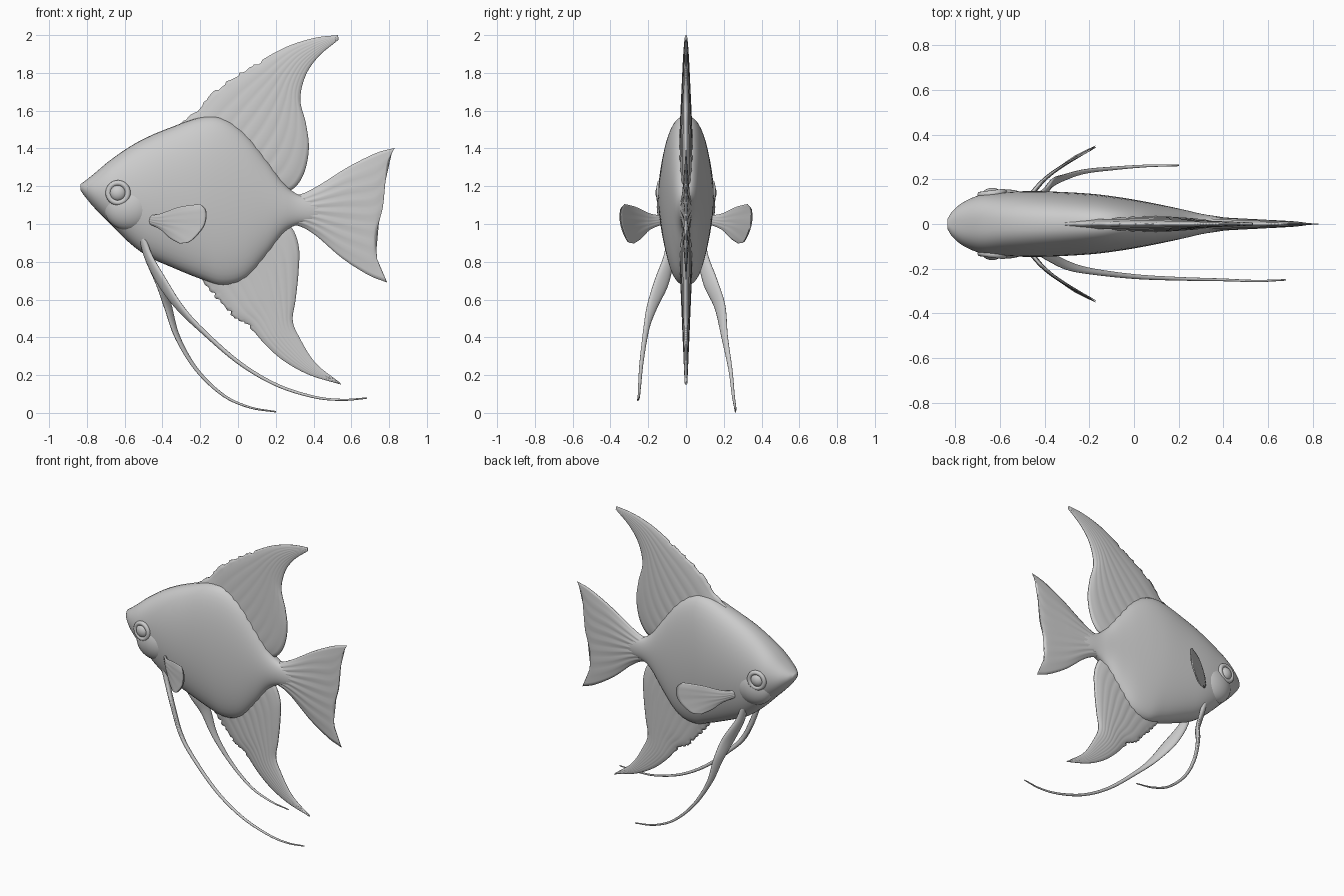
import bpy, bmesh, math, random
from mathutils import Vector

if "Cube" in bpy.data.objects:
    bpy.data.objects.remove(bpy.data.objects["Cube"])

random.seed(4)


def smooth_path(pts, n):
    """Resample control points into n points on a Catmull-Rom curve."""
    p = [Vector(q) for q in pts]
    p = [2 * p[0] - p[1]] + p + [2 * p[-1] - p[-2]]
    out = []
    for k in range(n):
        f = k / (n - 1) * (len(p) - 3)
        i = min(int(f), len(p) - 4)
        t = f - i
        a, b, c, d = p[i:i + 4]
        out.append(0.5 * (2 * b + (c - a) * t + (2 * a - 5 * b + 4 * c - d) * t ** 2
                          + (3 * b - a - 3 * c + d) * t ** 3))
    return out


def loft(name, rings):
    """Skin closed rings of equal length and cap both ends."""
    bm = bmesh.new()
    vs = [[bm.verts.new(p) for p in r] for r in rings]
    n = len(vs[0])
    for a, b in zip(vs, vs[1:]):
        for j in range(n):
            bm.faces.new((a[j], a[(j + 1) % n], b[(j + 1) % n], b[j]))
    bm.faces.new(vs[0])
    bm.faces.new(vs[-1])
    bmesh.ops.recalc_face_normals(bm, faces=bm.faces)
    me = bpy.data.meshes.new(name)
    bm.to_mesh(me)
    bm.free()
    me.shade_smooth()
    ob = bpy.data.objects.new(name, me)
    bpy.context.collection.objects.link(ob)
    return ob


def fin(name, stations, th0, th1, ns=48, nt=20, rays=0, notch=0):
    """Thin lens-shaped blade lofted through cross lines, from root to tip."""
    rows = [smooth_path(s, nt) for s in stations]
    cols = [smooth_path([r[j] for r in rows], ns) for j in range(nt)]
    g = [[cols[j][i] for j in range(nt)] for i in range(ns)]
    if notch:  # ragged spines along the leading edge
        for i in range(4, int(ns * 0.55)):
            e = (g[i][1] - g[i][0]).normalized()
            g[i][0] += e * random.uniform(-0.3, 1) * notch
    rings = []
    for i in range(ns):
        front, back = [], []
        for j in range(nt):
            du = g[min(i + 1, ns - 1)][j] - g[max(i - 1, 0)][j]
            dv = g[i][min(j + 1, nt - 1)] - g[i][max(j - 1, 0)]
            nrm = du.cross(dv).normalized()
            s, t = i / (ns - 1), j / (nt - 1)
            h = (th0 + (th1 - th0) * s) * math.sqrt(max(4 * t * (1 - t), 0.02))
            h *= 1 + 0.1 * math.cos(rays * 2 * math.pi * t) if rays else 1
            front.append(g[i][j] + nrm * h)
            back.append(g[i][j] - nrm * h)
        rings.append(front + back[::-1])
    return loft(name, rings)


def flat(pairs):
    """Pair up (x, z) edge points on the centre plane."""
    return [[(x, 0, z) for x, z in line] for line in pairs]


# Body: (x, top, bottom, half width)
body = [(-.835, 1.21, 1.18, .022), (-.81, 1.228, 1.145, .06), (-.76, 1.268, 1.085, .1),
        (-.68, 1.335, 1.005, .132), (-.58, 1.405, .905, .142), (-.48, 1.46, .83, .147),
        (-.36, 1.51, .775, .145), (-.2, 1.565, .71, .136), (-.08, 1.56, .675, .122),
        (.04, 1.48, .71, .102), (.15, 1.345, .83, .08), (.24, 1.22, .95, .06),
        (.31, 1.16, .995, .044), (.4, 1.13, 1.01, .03), (.5, 1.09, 1.05, .01)]
xs = smooth_path([b[:3] for b in body], 90)
ws = smooth_path([(b[3], 0, 0) for b in body], 90)
rings = []
for (x, top, bot), w in zip(xs, ws):
    ring = []
    for k in range(48):
        a = 2 * math.pi * k / 48
        s, c = math.sin(a), math.cos(a)
        y = math.copysign(abs(s) ** 0.8, s) * w.x
        ring.append(Vector((x, y, (top + bot) / 2 + (top - bot) / 2 * c)))
    rings.append(ring)
loft("body", rings)

# Dorsal, anal and tail fins on the centre plane
fin("dorsal_fin", flat([
    [(-.36, 1.49), (.2, 1.17)], [(-.24, 1.585), (.29, 1.185)], [(-.13, 1.7), (.35, 1.27)],
    [(-.03, 1.775), (.375, 1.4)], [(.08, 1.84), (.36, 1.53)], [(.2, 1.91), (.33, 1.66)],
    [(.3, 1.955), (.36, 1.79)], [(.42, 1.988), (.43, 1.89)], [(.53, 2.0), (.532, 1.975)]]),
    .038, .006, 70, 28, 9, .012)
fin("anal_fin", flat([
    [(-.32, .79), (.2, 1.0)], [(-.2, .695), (.28, .985)], [(-.12, .615), (.322, .88)],
    [(-.03, .51), (.32, .74)], [(.06, .455), (.305, .6)], [(.15, .355), (.29, .49)],
    [(.25, .27), (.325, .4)], [(.38, .2), (.41, .265)], [(.545, .15), (.54, .16)]]),
    .036, .006, 70, 28, 9, .018)
fin("tail_fin", flat([
    [(.22, 1.16), (.22, 1.0)], [(.32, 1.155), (.32, .99)], [(.42, 1.2), (.41, .94)],
    [(.58, 1.3), (.55, .82)], [(.73, 1.375), (.69, .73)],
    [(.83, 1.403), (.793, 1.33), (.78, 1.22), (.765, 1.08), (.73, .95), (.735, .82), (.79, .69)]]),
    .042, .004, 50, 32, 8)

# Long trailing ventral fins: (x, side offset, z, half width)
root = [(-.51, .085, .95, .02), (-.475, .09, .83, .032)]
near = root + [(-.4, .13, .69, .045), (-.31, .18, .56, .032), (-.2, .21, .445, .018),
               (0, .235, .27, .012), (.2, .245, .15, .009), (.4, .25, .085, .007),
               (.55, .255, .069, .006), (.68, .25, .078, .004)]
far = root + [(-.41, .13, .69, .045), (-.37, .18, .56, .034), (-.32, .205, .4, .02),
              (-.22, .235, .23, .012), (-.08, .25, .095, .009), (.06, .26, .03, .007),
              (.2, .262, .006, .004)]
for side, label, path in ((-1, "near", near), (1, "far", far)):
    d = Vector((.5, .8 * side, .25))
    lines = []
    for x, y, z, w in path:
        c = Vector((x, y * side, z))
        lines.append([c - d * w, c + d * w])
    fin("ventral_fin_" + label, lines, .018, .004, 80, 10)

# Paired parts: pectoral fins, eyes and gill covers
pectoral = [[(-.47, .12, 1.045), (-.47, .12, 1.0)], [(-.41, .19, 1.055), (-.41, .19, .97)],
            [(-.31, .265, 1.09), (-.36, .235, .925)],
            [(-.2, .325, 1.106), (-.17, .347, 1.07), (-.18, .343, .99),
             (-.25, .31, .91), (-.31, .275, .897)]]


def ball(name, loc, radii):
    bpy.ops.mesh.primitive_uv_sphere_add(segments=32, ring_count=20, location=loc)
    ob = bpy.context.object
    ob.name, ob.scale = name, radii
    ob.data.shade_smooth()


for side, label in ((-1, "near"), (1, "far")):
    fin("pectoral_fin_" + label, [[(x, y * side, z) for x, y, z in l] for l in pectoral],
        .011, .004, 30, 20, 5)
    ball("eye_" + label, (-.635, .128 * side, 1.165), (.045, .034, .045))
    ball("gill_cover_" + label, (-.575, .075 * side, 1.09), (.135, .08, .125))
    bpy.ops.mesh.primitive_torus_add(location=(-.635, .136 * side, 1.165),
                                     rotation=(math.pi / 2, 0, side * .12),
                                     major_radius=.052, minor_radius=.015,
                                     major_segments=36, minor_segments=12)
    bpy.context.object.name = "eye_ring_" + label
    bpy.context.object.data.shade_smooth()
